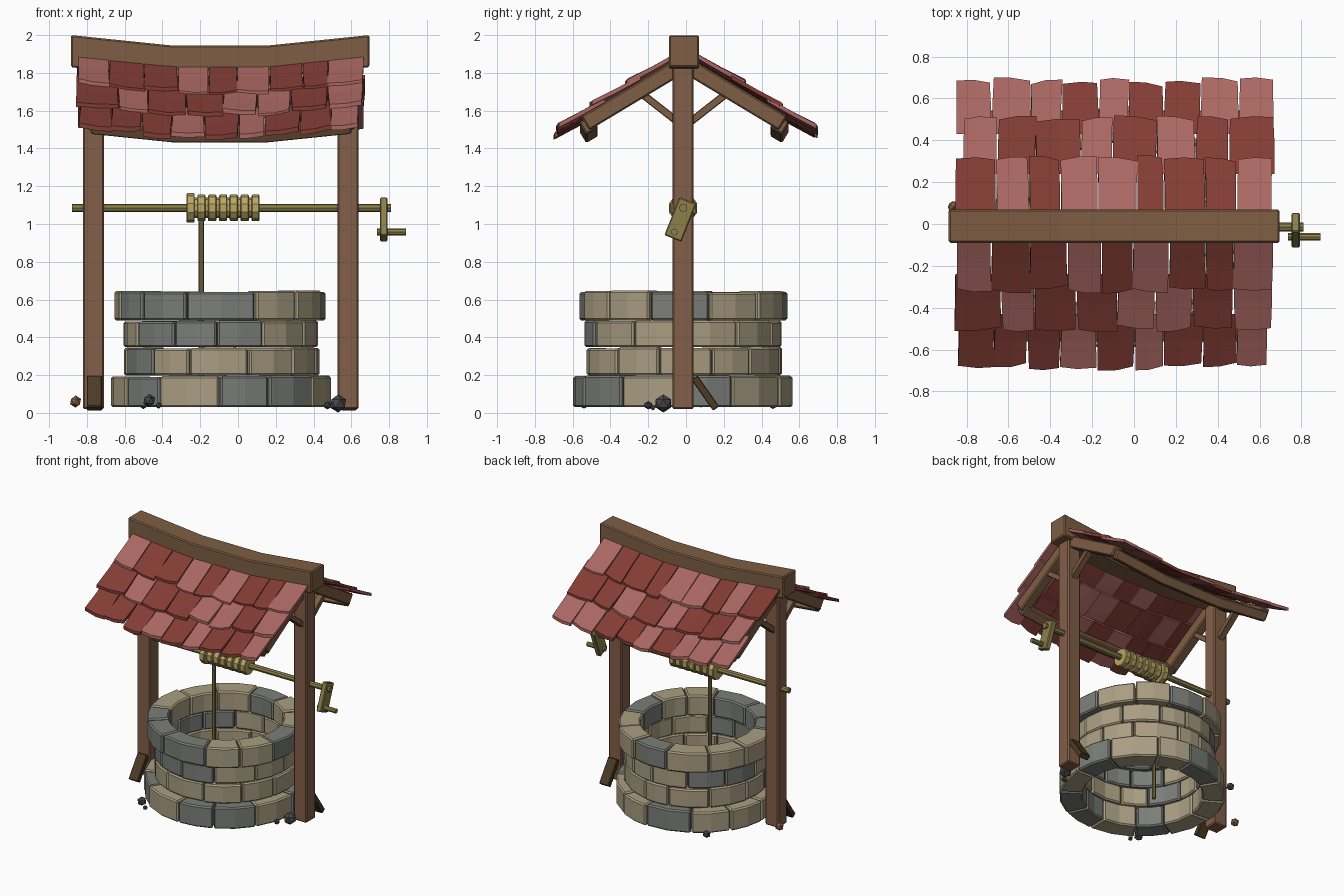
import bpy, bmesh, math, random
from mathutils import Vector, Matrix

if "Cube" in bpy.data.objects:
    bpy.data.objects.remove(bpy.data.objects["Cube"])

random.seed(7)
jit = lambda a: random.uniform(-a, a)
CX, CY = -0.09, -0.015          # well centre


def mat(name, r, g, b):
    m = bpy.data.materials.new(name)
    lin = lambda c: ((c / 255 + 0.055) / 1.055) ** 2.4
    m.diffuse_color = (lin(r), lin(g), lin(b), 1)
    m.use_nodes = True
    m.node_tree.nodes["Principled BSDF"].inputs["Base Color"].default_value = m.diffuse_color
    return m


TAN, GREY = mat("tan_stone", 170, 158, 130), mat("grey_stone", 122, 126, 120)
POST, RIDGE = mat("post_wood", 130, 94, 72), mat("beam_wood", 126, 94, 67)
DARK = mat("dark_wood", 76, 59, 38)
RED, PINK = mat("dark_red_tile", 130, 60, 52), mat("light_red_tile", 170, 103, 98)
GOLD, OLIVE = mat("rope_gold", 186, 168, 100), mat("olive_wood", 140, 128, 74)
ROCK = mat("dark_rock", 72, 72, 76)


def finish(name, bm, mats, bevel=0.0):
    bmesh.ops.recalc_face_normals(bm, faces=bm.faces)
    me = bpy.data.meshes.new(name)
    bm.to_mesh(me)
    bm.free()
    for m in mats:
        me.materials.append(m)
    ob = bpy.data.objects.new(name, me)
    bpy.context.collection.objects.link(ob)
    if bevel:
        mod = ob.modifiers.new("bevel", 'BEVEL')
        mod.width, mod.segments, mod.limit_method = bevel, 1, 'ANGLE'
        mod.angle_limit = math.radians(40)
    return ob


def loft(bm, sections, mi=0):
    """Solid through a list of equal point rings, with end caps."""
    rings = [[bm.verts.new(p) for p in s] for s in sections]
    n = len(rings[0])
    faces = [bm.faces.new(rings[0]), bm.faces.new(rings[-1][::-1])]
    for a, b in zip(rings, rings[1:]):
        for i in range(n):
            j = (i + 1) % n
            faces.append(bm.faces.new((a[i], a[j], b[j], b[i])))
    for f in faces:
        f.material_index = mi


def box(name, centre, size, m, rot_x=0.0, bevel=0.008):
    bm = bmesh.new()
    bmesh.ops.create_cube(bm, size=1, matrix=Matrix.Translation(centre)
                          @ Matrix.Rotation(rot_x, 4, 'X') @ Matrix.Diagonal((*size, 1)))
    return finish(name, bm, [m], bevel)


def rod(bm, a, b, r, sides):
    a, b = Vector(a), Vector(b)
    bmesh.ops.create_cone(bm, cap_ends=True, segments=sides, radius1=r, radius2=r,
                          depth=(b - a).length, matrix=Matrix.Translation((a + b) / 2)
                          @ (b - a).to_track_quat('Z', 'Y').to_matrix().to_4x4())


def sag(x):
    t = min(1, max(0, (abs(x + 0.095) - 0.255) / 0.535))
    return -0.055 * (1 - t)


def sag_beam(name, x0, x1, y, z, w, h, m, tilt=0.0):
    bm = bmesh.new()
    c, s = math.cos(tilt), math.sin(tilt)
    corners = [(-w/2, -h/2), (w/2, -h/2), (w/2, h/2), (-w/2, h/2)]
    loft(bm, [[(x, y + u * c - v * s, z + sag(x) + u * s + v * c) for u, v in corners]
              for x in (x0, -0.35, 0.16, x1)])
    return finish(name, bm, [m], 0.008)


# Stone courses: name, bottom, top, inner radius, outer radius
for k, (name, z0, z1, ri, ro) in enumerate([
        ("base_course", 0.03, 0.195, 0.425, 0.582), ("lower_course", 0.198, 0.345, 0.42, 0.517),
        ("upper_course", 0.348, 0.488, 0.42, 0.517), ("rim_course", 0.49, 0.642, 0.405, 0.557)]):
    bm = bmesh.new()
    n = 12
    cuts = [(i + 0.5 * (k % 2) + jit(0.16)) * 2 * math.pi / n for i in range(n)]
    cuts.append(cuts[0] + 2 * math.pi)
    for i in range(n):
        a, b = cuts[i] + 0.006, cuts[i + 1] - 0.006
        o, zt = ro + jit(0.008), z1 + jit(0.005)
        secs = []
        for q in range(3):
            t = a + (b - a) * q / 2
            c, s = math.cos(t), math.sin(t)
            secs.append([(CX + r * c, CY + r * s, z)
                         for r, z in ((ri, z0), (o, z0), (o, zt), (ri, zt))])
        loft(bm, secs, 1 if random.random() < 0.3 else 0)
    finish(name, bm, [TAN, GREY], 0.01)

# Posts, with rafters, braces and a leaning foot plank on each
for side, px in (("left", -0.765), ("right", 0.582)):
    box(side + "_post", (px, -0.015, 0.93), (0.112, 0.112, 1.82), POST)
    for sy, face in ((-1, "front"), (1, "back")):
        box(f"{side}_{face}_rafter", (px, -0.01 + sy * 0.265, 1.688), (0.075, 0.60, 0.085),
            RIDGE, -sy * math.atan(0.6))
        box(f"{side}_{face}_brace", (px, -0.01 + sy * 0.135, 1.62), (0.05, 0.30, 0.04),
            RIDGE, sy * math.radians(38), 0.004)
    sy = -1 if side == "left" else 1
    box(side + "_foot_plank", (px + 0.005, -0.015 + sy * 0.117, 0.105), (0.08, 0.04, 0.20),
        DARK, sy * math.radians(35), 0.004)

# Sagging ridge and eave beams
sag_beam("ridge_beam", -0.885, 0.695, -0.01, 1.915, 0.16, 0.17, RIDGE)
for sy, face in ((-1, "front"), (1, "back")):
    sag_beam(face + "_eave_beam", -0.78, 0.60, -0.01 + sy * 0.505, 1.535, 0.075, 0.075,
             RIDGE, -sy * math.atan(0.6))

# Roof tiles: rows from ridge to eave, P = light, D = dark
PATTERNS = {"front": (-1, ["PDDPDPDDP", "DPDDPPDP", "DDDPDPDDP"]),
            "back": (1, ["DPDPPDDDP", "PDDPDPDD", "PPPDPDDPP"])}
for face, (sy, rows) in PATTERNS.items():
    bm = bmesh.new()
    for r, row in enumerate(rows):
        n = len(row)
        xs = [-0.835 + 1.495 * i / n + jit(0.022) for i in range(n + 1)]
        for i, ch in enumerate(row):
            ya, yb = 0.05 + 0.19 * r, (0.31, 0.50, 0.68)[r]
            lift, skew, drop = 0.02 + jit(0.006), jit(0.012), jit(0.012)
            secs = []
            for q in (0, 0.5, 1):
                x = xs[i] + 0.003 + (xs[i + 1] - xs[i] - 0.006) * q
                ye = yb + drop + skew * (2 * q - 1) + (0.008 if q == 0.5 else 0)
                xe = x + jit(0.008)
                ym = (ya + ye) / 2
                top = [(x, ya, 0), (x, ym, lift * 0.35), (xe, ye, lift)]
                ring = top + [(u, v, w - 0.024) for u, v, w in top[::-1]]
                secs.append([(u, sy * v, 1.91 - 0.62 * (v - 0.05) + sag(u) + w)
                             for u, v, w in ring])
            loft(bm, secs, "DP".index(ch))
    finish(face + "_roof_tiles", bm, [RED, PINK])

# Winch axle, crank and handle
bm = bmesh.new()
rod(bm, (-0.88, CY, 1.085), (0.81, CY, 1.085), 0.022, 8)
finish("winch_axle", bm, [OLIVE])
box("crank_arm", (0.772, -0.03, 1.024), (0.04, 0.097, 0.216), OLIVE, math.radians(-21.5), 0.006)
bm = bmesh.new()
rod(bm, (0.735, -0.062, 0.957), (0.89, -0.062, 0.957), 0.018, 8)
finish("crank_handle", bm, [OLIVE])

# Wound rope coils and hanging rope
bm = bmesh.new()
rod(bm, (-0.27, CY, 1.085), (0.11, CY, 1.085), 0.054, 10)
for i in range(7):
    x = -0.251 + i * 0.0573
    rod(bm, (x - 0.022, CY, 1.085), (x + 0.022, CY, 1.085), 0.078 if i == 0 else 0.07, 10)
finish("rope_coils", bm, [GOLD], 0.005)
bm = bmesh.new()
rod(bm, (-0.195, CY, 0.05), (-0.195, CY, 1.06), 0.014, 8)
finish("hanging_rope", bm, [OLIVE])

# Loose pebbles on the ground
for i, (x, y, z, r, m) in enumerate([
        (-0.86, 0.08, 0.06, 0.032, POST), (-0.47, -0.51, 0.065, 0.035, ROCK),
        (-0.42, -0.54, 0.04, 0.018, ROCK), (0.53, -0.12, 0.05, 0.048, ROCK),
        (0.475, -0.20, 0.04, 0.022, ROCK), (-0.50, 0.46, 0.05, 0.03, ROCK)]):
    bm = bmesh.new()
    bmesh.ops.create_icosphere(bm, subdivisions=1, radius=r, matrix=Matrix.Translation((x, y, z)))
    finish(f"pebble_{i + 1}", bm, [m])
